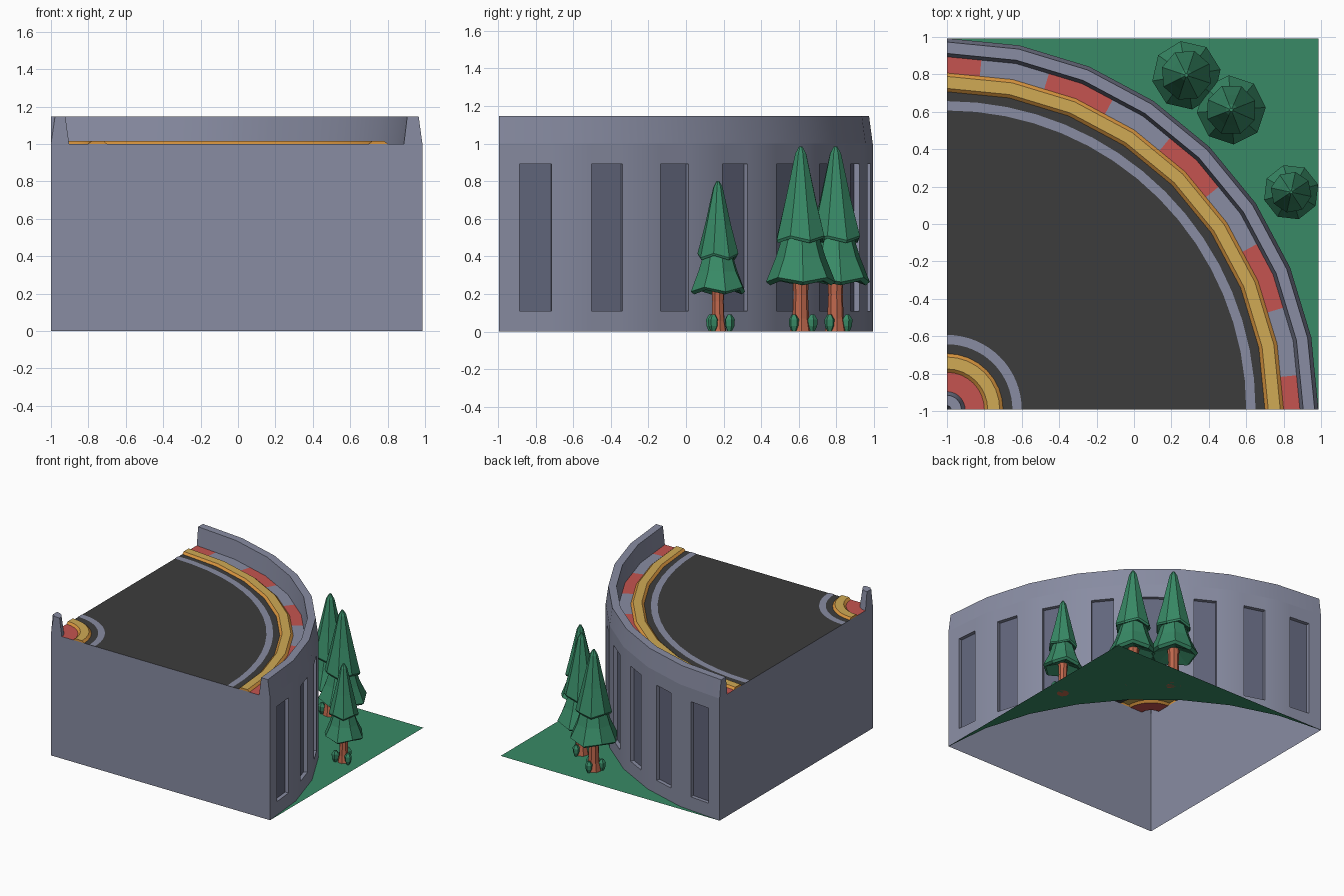
import bpy, bmesh, math, random
from mathutils import Vector

if "Cube" in bpy.data.objects:
    bpy.data.objects.remove(bpy.data.objects["Cube"])

random.seed(4)
CX, CY, R, N = -1.0, -0.993, 1.986, 8     # corner centre, outer radius, arc steps


def material(name, rgb):
    m = bpy.data.materials.new(name)
    lin = [((c / 255 + 0.055) / 1.055) ** 2.4 for c in rgb]
    m.diffuse_color = (*lin, 1)
    m.use_nodes = True
    m.node_tree.nodes["Principled BSDF"].inputs["Base Color"].default_value = m.diffuse_color
    return m


GREY, SLATE, ROAD, RED, GOLD, ORANGE, GREEN, BROWN = range(8)
MATS = [material(n, c) for n, c in (
    ("stone grey", (136, 140, 162)), ("window slate", (98, 102, 124)),
    ("asphalt", (60, 60, 60)), ("kerb red", (197, 84, 80)),
    ("rail gold", (208, 170, 85)), ("rail orange", (215, 148, 62)),
    ("leaf green", (56, 138, 102)), ("bark brown", (190, 103, 76)))]


def polar(r, t, z, n=N):
    """Point on an n-sided quarter arc; fractions of a step lie on the chord."""
    i = min(int(t), n - 1)
    f = t - i
    a, b = (math.radians(90) * k / n for k in (i, i + 1))
    x = math.cos(a) * (1 - f) + math.cos(b) * f
    y = math.sin(a) * (1 - f) + math.sin(b) * f
    return Vector((CX + r * x, CY + r * y, z))


def build(name, faces, smooth=True):
    """Make an object from (points, colour) faces, welding shared corners."""
    bm = bmesh.new()
    for pts, mat in faces:
        f = bm.faces.new([bm.verts.new(p) for p in pts])
        f.material_index = mat
    bmesh.ops.remove_doubles(bm, verts=bm.verts, dist=0.0002)
    me = bpy.data.meshes.new(name)
    bm.to_mesh(me)
    bm.free()
    for m in MATS:
        me.materials.append(m)
    ob = bpy.data.objects.new(name, me)
    bpy.context.collection.objects.link(ob)
    if smooth:
        bpy.ops.object.select_all(action='DESELECT')
        ob.select_set(True)
        bpy.context.view_layer.objects.active = ob
        bpy.ops.object.shade_smooth_by_angle(angle=math.radians(25))
    return ob


def sweep(profile, colours, n=N, cap=None, sub=1):
    """Carry an (r, z) profile round the quarter arc."""
    faces = []
    for i in range(n * sub):
        t0, t1 = i / sub, (i + 1) / sub
        for j, ((r0, z0), (r1, z1)) in enumerate(zip(profile, profile[1:])):
            pts = [polar(r0, t0, z0, n), polar(r1, t0, z1, n),
                   polar(r1, t1, z1, n), polar(r0, t1, z0, n)]
            if r0 == 0:
                pts.pop()
            elif r1 == 0:
                pts.pop(2)
            faces.append((pts, colours(i) if callable(colours) else colours[j]))
    if cap is not None:
        faces.append(([polar(r, 0, z, n) for r, z in reversed(profile)], cap))
        faces.append(([polar(r, n, z, n) for r, z in profile], cap))
    return faces


# Outer wall with one recessed window per step, plus tapered parapet
wall = sweep([(1.887, 1.0), (1.905, 1.147), (1.966, 1.147), (R, 1.0)],
             [GREY] * 3, cap=GREY)
US, ZS = (0, 0.28, 0.72, 1), (1.0, 0.89, 0.11, 0)
for i in range(N):
    mid = polar(1, i + 0.5, 0) - Vector((CX, CY, 0))
    inward = -0.03 * mid.normalized()
    for a in range(3):
        for b in range(3):
            u0, u1, z0, z1 = i + US[a], i + US[a + 1], ZS[b], ZS[b + 1]
            q = [polar(R, u0, z0), polar(R, u0, z1), polar(R, u1, z1), polar(R, u1, z0)]
            if a == b == 1:
                back = [p + inward for p in q]
                wall.append((back, SLATE))
                for k in range(4):
                    m = (k + 1) % 4
                    wall.append(([q[k], q[m], back[m], back[k]], GREY))
            else:
                wall.append((q, GREY))
build("outer_wall", wall)

# Flat front and left walls (open underneath)
side = [(0, 0), (R, 0), (R, 1), (0, 1)]
build("front_wall", [([polar(r, 0, z) for r, z in side], GREY)], False)
build("left_wall", [([polar(r, N, z) for r, z in reversed(side)], GREY)], False)

# Road surface and painted edge lines
build("road", sweep([(0.3, 1), (1.7, 1)], [ROAD]), False)
for name, r in (("inner_line", 0.35), ("outer_line", 1.6)):
    build(name, sweep([(r, 1.003), (r + 0.05, 1.003)], [GREY], n=16), False)

# Raised rails, and kerbs: outer one striped, inner one plain
for name, r in (("inner_rail", 0.2), ("outer_rail", 1.7)):
    build(name, sweep([(r, 1), (r + 0.018, 1.016), (r + 0.082, 1.016), (r + 0.1, 1)],
                      [ORANGE, GOLD, ORANGE], cap=ORANGE))
build("outer_kerb", sweep([(1.8, 1), (1.887, 1)],
                          lambda i: GREY if ((i + 1) // 2) % 2 else RED, sub=2), False)
build("inner_kerb", sweep([(0.09, 1), (0.2, 1)], [RED]), False)

# Small parapet post at the inside corner
build("inner_post", sweep([(0, 1), (0.022, 1.147), (0.077, 1.147), (0.097, 1)],
                          [GREY] * 3, cap=GREY))

# Grass corner outside the arc
corner = Vector((CX + R, CY + R, 0))
build("grass", [([polar(R, i + 1, 0), polar(R, i, 0), corner] , GREEN)
                for i in range(N)], False)


def lathe(x, y, rings, n, mat, jag=(), turn=0.0):
    """Low-poly turned shape from bottom to top; rings in jag zigzag in height."""
    def pt(j, k):
        r, z = rings[j]
        a = turn + math.tau * (k % n) / n
        up = (0.012 if k % 2 else -0.012) if j in jag else 0
        return Vector((x + r * math.cos(a), y + r * math.sin(a), z + up))
    faces = [([pt(0, k) for k in reversed(range(n))], mat),
             ([pt(len(rings) - 1, k) for k in range(n)], mat)]
    for j in range(len(rings) - 1):
        for k in range(n):
            faces.append(([pt(j, k), pt(j, k + 1), pt(j + 1, k + 1), pt(j + 1, k)], mat))
    return faces


# Trees: flared trunk, two-tier foliage, shoots at the foot
for num, (x, y, h, w) in enumerate(((0.28, 0.795, 0.985, 0.185),
                                    (0.52, 0.61, 0.985, 0.185),
                                    (0.84, 0.17, 0.80, 0.15)), 1):
    turn = random.uniform(0, 0.7)
    build(f"trunk_{num}", lathe(x, y, [(0.31 * w, 0), (0.24 * w, 0.07 * h),
                                       (0.21 * w, 0.2 * h), (0.25 * w, 0.34 * h)],
                                8, BROWN, turn=turn), False)
    build(f"lower_foliage_{num}", lathe(
        x, y, [(0.3 * w, 0.31 * h), (0.88 * w, 0.262 * h), (w, 0.28 * h),
               (0.72 * w, 0.40 * h), (0.45 * w, 0.56 * h)],
        8, GREEN, jag=(1, 2), turn=turn), False)
    build(f"upper_foliage_{num}", lathe(
        x, y, [(0.3 * w, 0.52 * h), (0.7 * w, 0.49 * h), (0.74 * w, 0.505 * h),
               (0.47 * w, 0.71 * h), (0.17 * w, 0.96 * h), (0.05 * w, h)],
        8, GREEN, jag=(1, 2), turn=turn + 0.3), False)
    for s in range(3):
        a = turn + 1.4 + s * math.tau / 3
        build(f"shoot_{num}_{s + 1}", lathe(
            x + 0.062 * math.cos(a), y + 0.062 * math.sin(a),
            [(0.012, 0.0), (0.026, 0.03), (0.028, 0.065), (0.012, 0.09)],
            5, GREEN, turn=a), False)
